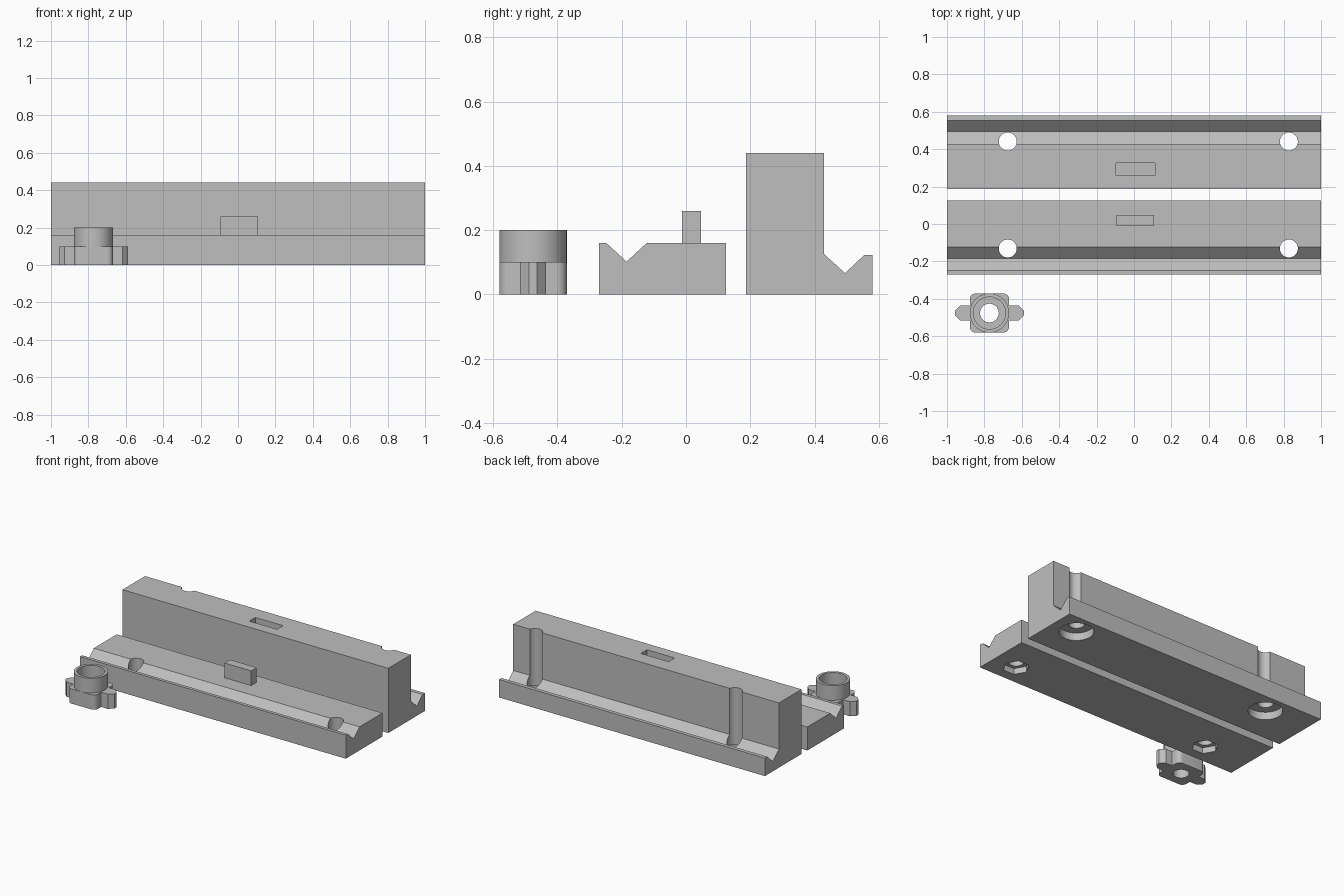
import bpy
import bmesh
from math import cos, sin, pi, radians
from mathutils import Vector

if "Cube" in bpy.data.objects:
    bpy.data.objects.remove(bpy.data.objects["Cube"])

grey = bpy.data.materials.new("plain_grey")
grey.use_nodes = True
colour = (0.52, 0.52, 0.52, 1)
grey.diffuse_color = colour
grey.node_tree.nodes["Principled BSDF"].inputs["Base Color"].default_value = colour


def prism(name, points, offset):
    """Solid made by sweeping a closed outline of 3D points along an offset."""
    bm = bmesh.new()
    face = bm.faces.new([bm.verts.new(p) for p in points])
    swept = bmesh.ops.extrude_face_region(bm, geom=[face], use_keep_orig=True)
    bmesh.ops.translate(bm, vec=Vector(offset),
                        verts=[g for g in swept["geom"] if isinstance(g, bmesh.types.BMVert)])
    bmesh.ops.recalc_face_normals(bm, faces=bm.faces)
    mesh = bpy.data.meshes.new(name)
    bm.to_mesh(mesh)
    bm.free()
    mesh.materials.append(grey)
    obj = bpy.data.objects.new(name, mesh)
    bpy.context.collection.objects.link(obj)
    return obj


def bar(name, profile):
    return prism(name, [(-1, y, z) for y, z in profile], (2, 0, 0))


def box(name, x0, x1, y0, y1, z0, z1):
    return prism(name, [(x0, y0, z0), (x1, y0, z0), (x1, y1, z0), (x0, y1, z0)], (0, 0, z1 - z0))


def cylinder(name, x, y, radius, z0, z1, sides=48):
    ring = [(x + radius * cos(2 * pi * i / sides), y + radius * sin(2 * pi * i / sides), z0)
            for i in range(sides)]
    return prism(name, ring, (0, 0, z1 - z0))


def cut(obj, cutters):
    """Subtract each cutter, bake the result and drop the cutter."""
    for cutter in cutters:
        cutter.hide_render = True
        mod = obj.modifiers.new("cut", 'BOOLEAN')
        mod.operation = 'DIFFERENCE'
        mod.solver = 'EXACT'
        mod.object = cutter
        graph = bpy.context.evaluated_depsgraph_get()
        mesh = bpy.data.meshes.new_from_object(obj.evaluated_get(graph))
        obj.modifiers.clear()
        obj.data = mesh
        bpy.data.objects.remove(cutter)


def smooth(obj):
    bpy.ops.object.select_all(action='DESELECT')
    obj.select_set(True)
    bpy.context.view_layer.objects.active = obj
    bpy.ops.object.shade_smooth_by_angle(angle=radians(30))


bolt_xs = (-0.675, 0.828)
bolt_radius = 0.048

# Front bar: V groove, bolt holes and hexagonal nut pockets underneath
front_bar = bar("front_bar", [(-0.27, 0), (0.125, 0), (0.125, 0.16), (-0.122, 0.16),
                              (-0.185, 0.102), (-0.248, 0.16), (-0.27, 0.16)])
for x in bolt_xs:
    cut(front_bar, [cylinder("bolt_cutter", x, -0.131, bolt_radius, -0.1, 0.5),
                    cylinder("nut_cutter", x, -0.131, 0.082, -0.1, 0.04, 6)])
smooth(front_bar)

# Locating tongue on the front bar
box("locating_tongue", -0.093, 0.108, -0.012, 0.047, 0.15, 0.26)

# Back bar: tall wall, V groove, bolt channels, round recesses and a slot
back_bar = bar("back_bar", [(0.187, 0), (0.58, 0), (0.58, 0.122), (0.554, 0.122),
                            (0.495, 0.066), (0.429, 0.126), (0.429, 0.44), (0.187, 0.44)])
for x in bolt_xs:
    cut(back_bar, [cylinder("bolt_cutter", x, 0.441, bolt_radius, -0.1, 0.6),
                   cylinder("recess_cutter", x, 0.441, 0.106, -0.1, 0.052)])
cut(back_bar, [box("slot_cutter", -0.097, 0.112, 0.26, 0.326, 0.33, 0.6)])
smooth(back_bar)

# Knob base: rounded square with two tapered wings, as one mirrored outline
kx, ky, half, fillet = -0.773, -0.476, 0.105, 0.032
quarter = [(0.185, 0.012), (0.155, 0.041), (half, 0.041)]
for i in range(9):
    a = pi / 2 * i / 8
    quarter.append((half - fillet + fillet * cos(a), half - fillet + fillet * sin(a)))
upper = quarter + [(-x, y) for x, y in reversed(quarter)]
outline = upper + [(x, -y) for x, y in reversed(upper)]
knob_base = prism("knob_base", [(kx + x, ky + y, 0) for x, y in outline], (0, 0, 0.1))
cut(knob_base, [cylinder("bore_cutter", kx, ky, 0.05, -0.1, 0.3)])
smooth(knob_base)

# Knob collar: thin ring on top of the base
knob_collar = cylinder("knob_collar", kx, ky, half, 0.1, 0.2, 64)
cut(knob_collar, [cylinder("collar_cutter", kx, ky, 0.086, 0, 0.3, 64)])
smooth(knob_collar)
